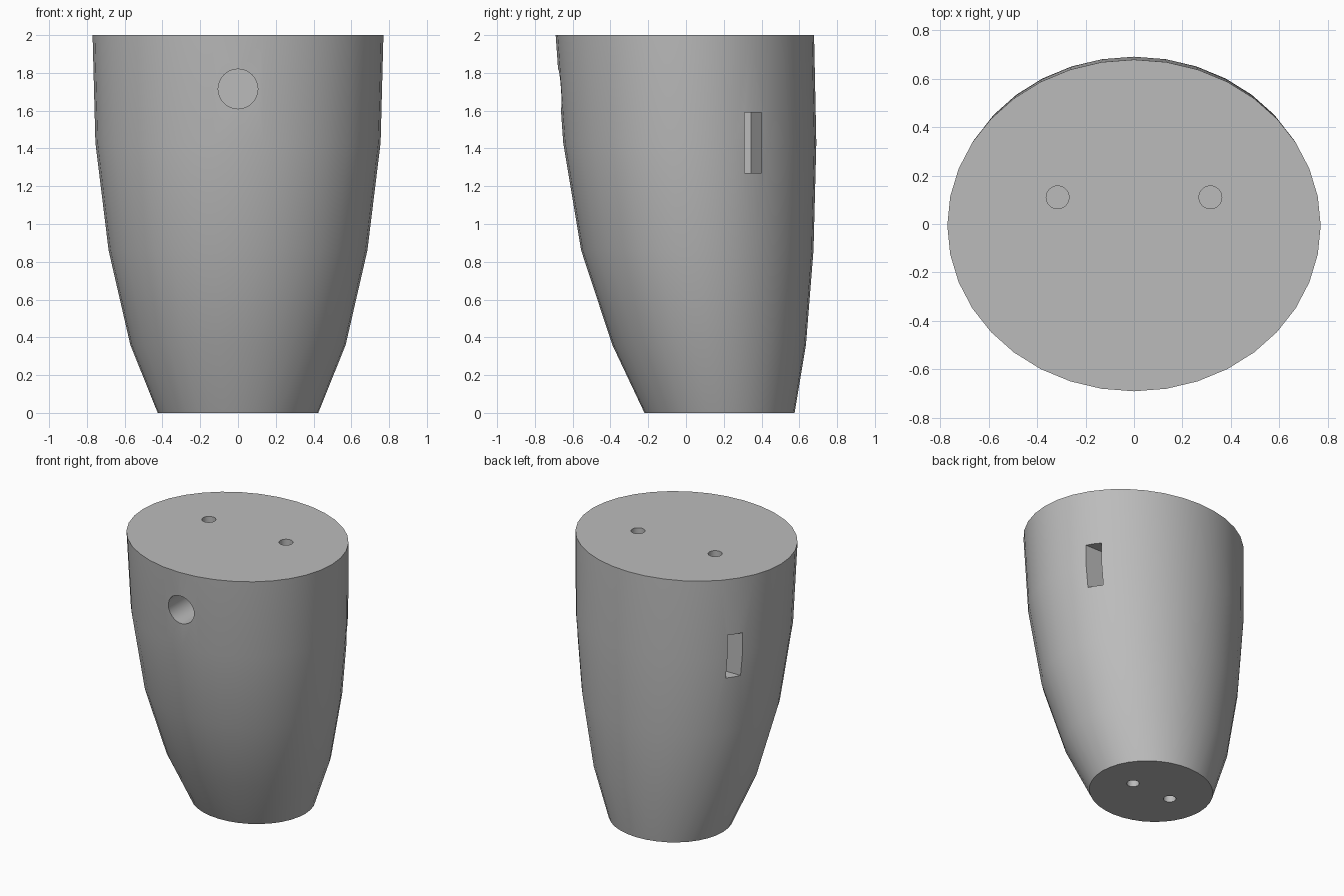
import bpy, bmesh, math

cube = bpy.data.objects.get("Cube")
if cube:
    bpy.data.objects.remove(cube, do_unlink=True)

grey = bpy.data.materials.new("plain grey")
grey.use_nodes = True
colour = (0.5, 0.5, 0.5, 1)
grey.diffuse_color = colour
grey.node_tree.nodes["Principled BSDF"].inputs["Base Color"].default_value = colour


def make_object(name, bm):
    bmesh.ops.recalc_face_normals(bm, faces=bm.faces)
    mesh = bpy.data.meshes.new(name)
    bm.to_mesh(mesh)
    bm.free()
    mesh.materials.append(grey)
    obj = bpy.data.objects.new(name, mesh)
    bpy.context.collection.objects.link(obj)
    return obj


def loft(name, rings):
    """Skin closed rings of points and cap both ends."""
    bm = bmesh.new()
    loops = [[bm.verts.new(p) for p in ring] for ring in rings]
    n = len(loops[0])
    for low, high in zip(loops, loops[1:]):
        for i in range(n):
            j = (i + 1) % n
            bm.faces.new((low[i], low[j], high[j], high[i]))
    bm.faces.new(loops[0])
    bm.faces.new(loops[-1])
    return make_object(name, bm)


def ellipse(half_width, front, back, z, sides=36):
    mid, ry = (front + back) / 2, (back - front) / 2
    angles = [math.tau * i / sides for i in range(sides)]
    return [(half_width * math.cos(a), mid + ry * math.sin(a), z) for a in angles]


def drill(name, radius, depth, location, tilt=0):
    bpy.ops.mesh.primitive_cylinder_add(vertices=32, radius=radius, depth=depth,
                                        location=location, rotation=(tilt, 0, 0))
    obj = bpy.context.object
    obj.name = name
    obj.data.materials.append(grey)
    return obj


# Tapered oval body: half width, front y, back y, height
sections = [(0.425, -0.22, 0.575, 0), (0.57, -0.39, 0.635, 0.36),
            (0.685, -0.555, 0.675, 0.86), (0.755, -0.65, 0.69, 1.43),
            (0.77, -0.69, 0.678, 2)]
body = loft("body", [ellipse(*s) for s in sections])

# Front socket, and pairs of pin holes in the top and the base
cutters = [drill("front_socket_cutter", 0.105, 0.8, (0, -0.7, 1.715), math.pi / 2)]
for side, label in ((1, "left"), (-1, "right")):
    cutters.append(drill(f"top_hole_cutter_{label}", 0.047, 0.6, (side * 0.315, 0.11, 2)))
    cutters.append(drill(f"base_hole_cutter_{label}", 0.042, 0.6, (side * 0.16, 0.18, 0)))
    # Side slot with a partly slanted floor
    outline = [(0.9, 0.31), (0.9, 0.4), (0.4, 0.4), (0.46, 0.345), (0.46, 0.31)]
    cutters.append(loft(f"slot_cutter_{label}",
                        [[(side * x, y, z) for x, y in outline] for z in (1.27, 1.59)]))

for cutter in cutters:
    mod = body.modifiers.new(cutter.name, "BOOLEAN")
    mod.object = cutter
    mod.operation = "DIFFERENCE"
    mod.solver = "EXACT"

bpy.ops.object.select_all(action="DESELECT")
body.select_set(True)
bpy.context.view_layer.objects.active = body
for cutter in cutters:
    bpy.ops.object.modifier_apply(modifier=cutter.name)
    bpy.data.objects.remove(cutter, do_unlink=True)

bpy.ops.object.shade_smooth_by_angle(angle=math.radians(30))
